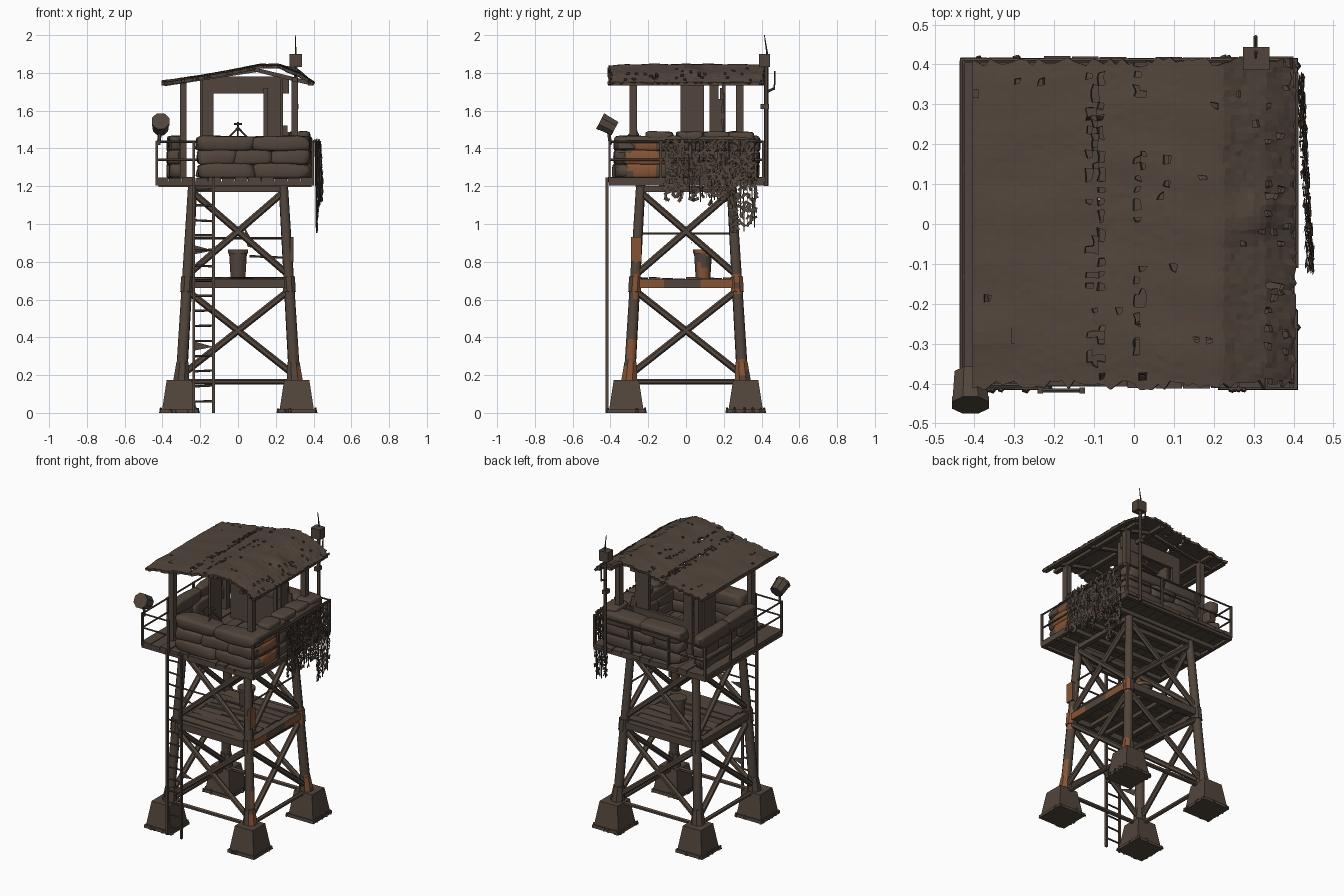
import bpy, bmesh, math, random
from mathutils import Vector, Matrix, noise

if "Cube" in bpy.data.objects:
    bpy.data.objects.remove(bpy.data.objects["Cube"])

random.seed(4)
R = random.uniform


def material(name, col):
    m = bpy.data.materials.new(name)
    m.diffuse_color = (*col, 1)
    m.use_nodes = True
    m.node_tree.nodes["Principled BSDF"].inputs["Base Color"].default_value = m.diffuse_color
    return m


BROWN = material("weathered_brown", (0.083, 0.060, 0.045))
RUST = material("rust_orange", (0.23, 0.088, 0.036))


def finish(name, bm, rust=None, smooth=False):
    """Turn a bmesh into an object; faces that meet the rust rule turn orange."""
    bm.normal_update()
    for f in bm.faces:
        c = f.calc_center_median()
        f.material_index = int(bool(rust and f.normal.x > 0.5 and rust(c)))
    me = bpy.data.meshes.new(name)
    bm.to_mesh(me)
    bm.free()
    ob = bpy.data.objects.new(name, me)
    bpy.context.collection.objects.link(ob)
    me.materials.append(BROWN)
    me.materials.append(RUST)
    if smooth:
        bpy.context.view_layer.objects.active = ob
        ob.select_set(True)
        bpy.ops.object.shade_smooth_by_angle(angle=math.radians(40))
        ob.select_set(False)
    return ob


def box(bm, x0, x1, y0, y1, z0, z1):
    m = Matrix.Translation(((x0 + x1) / 2, (y0 + y1) / 2, (z0 + z1) / 2)) @ Matrix.Diagonal((x1 - x0, y1 - y0, z1 - z0, 1))
    return bmesh.ops.create_cube(bm, size=1, matrix=m)["verts"]


def tube(bm, p, q, r, r2=None, n=6, segs=1):
    p, q = Vector(p), Vector(q)
    r2 = r if r2 is None else r2
    rot = (q - p).to_track_quat('Z', 'Y')
    rings = []
    for i in range(segs + 1):
        t = i / segs
        rr = r + (r2 - r) * t
        rings.append([bm.verts.new(p.lerp(q, t) + rot @ Vector((rr * math.cos(a), rr * math.sin(a), 0)))
                      for a in [(k + .5) * math.tau / n for k in range(n)]])
    for a, b in zip(rings, rings[1:]):
        for k in range(n):
            bm.faces.new((a[k], a[(k + 1) % n], b[(k + 1) % n], b[k]))
    bm.faces.new(rings[0][::-1])
    bm.faces.new(rings[-1])


def leg(sx, sy, z):
    w = 0.30 - 0.06 * (z - 0.17) / 1.03
    return Vector((sx * w, sy * w, z))


def patch(c):
    return noise.noise(c * 9) > -0.1


CORNERS = [(-1, -1), (1, -1), (1, 1), (-1, 1)]

# concrete feet
bm = bmesh.new()
for sx, sy in CORNERS:
    x, y = sx * .311, sy * .316
    tube(bm, (x, y, 0), (x, y, .02), .142, .139, 4)
    tube(bm, (x, y, .018), (x, y, .175), .128, .094, 4, 3)
    for k in range(14):
        a, b = R(-.1, .1), random.choice((-.098, .098))
        a, b = random.choice(((a, b), (b, a)))
        tube(bm, (x + a, y + b, 0), (x + a, y + b, R(.012, .03)), R(.008, .012), .005, 5)
finish("concrete_feet", bm, lambda c: c.x > .3 and noise.noise(c * 12) > .45)

# legs with thick collars
bm = bmesh.new()
for sx, sy in CORNERS:
    tube(bm, leg(sx, sy, .15), leg(sx, sy, 1.21), .031, .025, 10, 40)
    tube(bm, leg(sx, sy, .17), leg(sx, sy, .27), .046, .034, 8, 4)
    tube(bm, leg(sx, sy, .64), leg(sx, sy, .72), .036, .036, 8, 5)
finish("tower_legs", bm, lambda c: c.x > .2 and patch(c) and
       (c.z < (.38 if c.y < 0 else .28) or .62 < c.z < .74 or (c.y < 0 and .6 < c.z < .95)), True)

# horizontal beams, cross braces and rods
beams, braces = bmesh.new(), bmesh.new()
for i in range(4):
    a, b = CORNERS[i], CORNERS[(i + 1) % 4]
    tube(beams, leg(*a, .685), leg(*b, .685), .033, None, 4, 14)
    tube(beams, leg(*a, 1.185), leg(*b, 1.185), .022, None, 4)
    tube(braces, leg(*a, .165), leg(*b, .165), .014, None, 6)
    for z0, z1 in ((.20, .65), (.73, 1.17)):
        tube(braces, leg(*a, z0), leg(*b, z1), .018, None, 6)
        tube(braces, leg(*b, z0), leg(*a, z1), .018, None, 6)
tube(braces, leg(-1, -1, .925), leg(1, -1, .925), .006)
tube(braces, leg(1, -1, .95), leg(1, 1, .95), .006)
tube(braces, (.06, -.26, .83), (.28, -.26, .82), .006)
finish("frame_beams", beams, lambda c: c.x > .2 and c.z < .8 and (patch(c) and abs(c.y) > .06))
finish("cross_braces", braces)

# middle landing of loose planks
bm = bmesh.new()
for i in range(8):
    y = -.26 + i * .065
    for v in box(bm, -.26 + R(0, .02), .26 - R(0, .02), y, y + .06, .69, .71):
        v.co.z += R(-.006, .01)
for x in (-.13, 0, .13):
    box(bm, x - .015, x + .015, -.26, .26, .665, .69)
finish("middle_landing", bm)

# bucket, hanging cloth, rusted plate
bm = bmesh.new()
tube(bm, (0, .09, .71), (0, .09, .86), .040, .050, 12, 5)
tube(bm, (0, .09, .845), (0, .09, .865), .056, .056, 12)
finish("bucket", bm, lambda c: noise.noise(c * 14) > -.35, True)
bm = bmesh.new()
bm.faces.new([bm.verts.new(p) for p in ((.03, .02, .995), (.095, .03, .87), (.05, .03, .88))])
for z in (.35, .86):
    bm.faces.new([bm.verts.new(p) for p in ((-.24, -.27, z + .03), (-.23, -.27, z - .02), (-.13, -.29, z))])
finish("cloth_scraps", bm)
bm = bmesh.new()
box(bm, .275, .295, -.29, -.235, .80, .93)
finish("rusted_plate", bm, lambda c: True)

# ladder
bm = bmesh.new()
for x in (-.235, -.13):
    box(bm, x - .007, x + .007, -.425, -.41, 0, 1.245)
for i in range(15):
    z = .06 + i * .08
    tube(bm, (-.235, -.417, z), (-.13, -.417, z + R(-.006, .006)), .006)
finish("ladder", bm)

# upper deck: planks, edge beams and joists
bm = bmesh.new()
for i in range(12):
    x = -.435 + i * .0698
    box(bm, x, x + .067, -.405 - R(0, .008), .415 + R(0, .006), 1.222, 1.245 + R(-.004, .004))
for y in (-.395, .40):
    box(bm, -.435, .40, y - .012, y + .012, 1.205, 1.225)
for x in (-.425, .39):
    box(bm, x - .012, x + .012, -.4, .41, 1.205, 1.225)
for k in range(5):
    y = -.25 + k * .125
    box(bm, -.42, .39, y - .017, y + .017, 1.195, 1.224)
finish("upper_deck", bm)

# railing
bm = bmesh.new()
path = [(-.235, -.405), (-.43, -.405), (-.43, .41), (.395, .41), (.395, -.405)]
for p, q in zip(path, path[1:]):
    for z in (1.34, 1.435):
        tube(bm, (*p, z), (*q, z), .006)
    n = 1 if p[0] == -.235 else 3
    for k in range(n + 1):
        v = Vector(p).lerp(Vector(q), k / n)
        tube(bm, (*v, 1.22), (*v, 1.44), .009, None, 4)
finish("railing", bm)

# sandbag walls
def bag(bm, c, s):
    vs = bmesh.ops.create_uvsphere(bm, u_segments=20, v_segments=12, radius=1)["verts"]
    off = Vector((R(0, 9), R(0, 9), R(0, 9)))
    for v in vs:
        w = Vector([math.copysign(abs(t) ** .4, t) * h / 2 for t, h in zip(v.co, s)])
        v.co = Vector(c) + w * (1 + .16 * noise.noise(w * 14 + off))


bm = bmesh.new()


def bag_wall(axis, a, b, fixed, thick, layers, size=.3):
    for j in range(layers):
        n = max(2, round((b - a) / size)) + (j % 2)
        L = (b - a) / n
        for i in range(n):
            t, z = a + (i + .5) * L, 1.281 + j * .072
            f = fixed + R(-.008, .008)
            c, s = ((t, f), (L * 1.06, thick)) if axis == 'x' else ((f, t), (thick, L * 1.06))
            bag(bm, (*c, z), (*s, .082))


bag_wall('x', -.21, .37, -.315, .13, 3)
bag_wall('y', -.33, .36, .325, .12, 3)
bag_wall('x', -.21, .36, .325, .12, 3)
bag_wall('y', -.24, .36, -.335, .075, 3)
for y in (.02, .16, .29, -.14):
    bag(bm, (.325, y, 1.465), (.11, .14, .05))
finish("sandbags", bm, lambda c: c.x > .3 and -.31 < c.y < -.14 and c.z < 1.42 and patch(c), True)

# roof posts, rafters and inner wall panels
bm = bmesh.new()
for x, y in ((-.29, -.28), (.3, -.28), (.3, .285), (-.29, .285)):
    box(bm, x - .018, x + .018, y - .02, y + .02, 1.24, 1.775)
for x, z in ((-.29, 1.75), (.3, 1.765), (.1, 1.815), (-.39, 1.742), (.385, 1.742)):
    box(bm, x - .015, x + .015, -.39, .39, z - .01, z + .01)
for y in (-.28, 0, .28):
    tube(bm, (-.39, y, 1.74), (.1, y, 1.815), .015, None, 4)
    tube(bm, (.1, y, 1.815), (.385, y, 1.745), .015, None, 4)
finish("roof_frame", bm)
bm = bmesh.new()
box(bm, -.19, -.13, .19, .21, 1.245, 1.77)
box(bm, -.19, .27, .19, .21, 1.69, 1.78)
box(bm, -.19, .25, .19, .21, 1.245, 1.46)
box(bm, .135, .16, .18, .205, 1.245, 1.72)
for i in range(9):  # torn sheets, wider toward the bottom
    z = 1.45 + i * .035
    box(bm, .15, .265 - .035 * math.sin(i / 9 * 2.8) + R(-.01, .01), .195, .207, z, z + .036)
    box(bm, .225, .237, .125, .205 - .004 * i + R(-.01, .012), z, z + .036)
box(bm, -.2, -.185, -.03, .095, 1.245, 1.78)
finish("inner_wall_panels", bm)

# worn roof sheet with torn edges and holes
prof = [(-.405, 1.757), (-.25, 1.78), (-.1, 1.803), (.02, 1.826), (.12, 1.846), (.22, 1.846),
        (.27, 1.823), (.33, 1.80), (.405, 1.75)]


def roof_z(x):
    for (a, za), (b, zb) in zip(prof, prof[1:]):
        if x <= b + 1e-6:
            return za + (zb - za) * (x - a) / (b - a)
    return prof[-1][1]


bm = bmesh.new()
NX, NY = 54, 54
grid = []
for i in range(NX + 1):
    x = -.405 + .81 * i / NX
    e0, e1 = R(-.012, .014), R(-.014, .01)
    col = []
    for j in range(NY + 1):
        y = -.405 + .815 * j / NY + (e0 if j == 0 else e1 if j == NY else 0)
        z = roof_z(x) + .006 * noise.noise(Vector((x * 5, y * 9, 0)))
        z += .02 * math.exp(-((x - .3) ** 2 + (y - .02) ** 2) / .003) - .05 * max(0, abs(y) - .3)
        inner = 0 < i < NX and 0 < j < NY
        dx, dy = (R(-.004, .004), R(-.004, .004)) if inner else (R(-.008, .004) if i == NX else 0, 0)
        col.append(bm.verts.new((x + dx, y + dy, z)))
    grid.append(col)
for i in range(NX):
    x = -.405 + .81 * (i + .5) / NX
    for j in range(NY):
        chance = .3 if abs(x + .1) < .02 else .2 if abs(x - .015) < .017 else .13 if abs(x - .36) < .03 else .006
        if random.random() > chance:
            bm.faces.new((grid[i][j], grid[i + 1][j], grid[i + 1][j + 1], grid[i][j + 1]))
roof = finish("roof_sheet", bm)
mod = roof.modifiers.new("thickness", 'SOLIDIFY')
mod.thickness, mod.offset = .016, -1

# searchlight on the front left corner
bm = bmesh.new()
c, d = Vector((-.41, -.415, 1.525)), Vector((0, -.87, .45))
tube(bm, c - d * .045, c + d * .03, .043, .048, 8)
tube(bm, c + d * .03, c + d * .045, .05, .05, 8)
tube(bm, (-.42, -.40, 1.42), c, .01)
finish("searchlight", bm)

# radio mast, box, whip and bracket on the back right corner
bm = bmesh.new()
tube(bm, (.305, .425, 1.2), (.305, .425, 1.84), .011)
box(bm, .273, .34, .386, .444, 1.832, 1.90)
tube(bm, (.305, .43, 1.9), (.305, .415, 2.0), .005, .002)
box(bm, .29, .32, .395, .44, 1.61, 1.635)
tube(bm, (.305, .43, 1.70), (.305, .47, 1.72), .006)
tube(bm, (.305, .468, 1.71), (.305, .47, 1.81), .004)
finish("radio_mast", bm)

# small tripod
bm = bmesh.new()
for k in range(3):
    a = k * math.tau / 3 + .5
    tube(bm, (.055 * math.cos(a), -.27 + .04 * math.sin(a), 1.46), (0, -.27, 1.51), .005)
tube(bm, (0, -.27, 1.5), (0, -.27, 1.54), .006)
tube(bm, (-.02, -.27, 1.53), (.02, -.27, 1.53), .006)
finish("tripod", bm)

# camouflage net on the right side: strands and ragged leaves
bm = bmesh.new()


def net(y, z):
    return Vector((.424 - .055 * (y - .1) + .012 * math.sin((1.45 - z) * 6) + R(-.004, .004), y, z))


def leaf(p, s):
    m = Matrix.Rotation(R(0, 6.3), 3, 'X') @ Matrix.Rotation(R(-.35, .35), 3, 'Y')
    bm.faces.new([bm.verts.new(p + m @ Vector((R(-.2, .2) * s, s * u, s * w)))
                  for u, w in ((-1, -.35), (.9, -.55), (1, .3), (-.8, .6))])


for i in range(25):
    y = -.105 + i * .0195
    low = 1.15 - .09 * max(0, (y - .02) / .35) + R(-.03, .02) - (R(0, .12) if y > .24 else 0)
    tube(bm, net(y, 1.44), net(y + R(-.01, .01), low), .003, None, 4)
    z = 1.435
    while z > low:
        if random.random() < (.88 if z > 1.17 else .7):
            leaf(net(y + R(-.008, .008), z), R(.012, .019))
        z -= .019
tube(bm, (.405, -.11, 1.44), (.405, .38, 1.44), .008)
finish("camouflage_net", bm)
